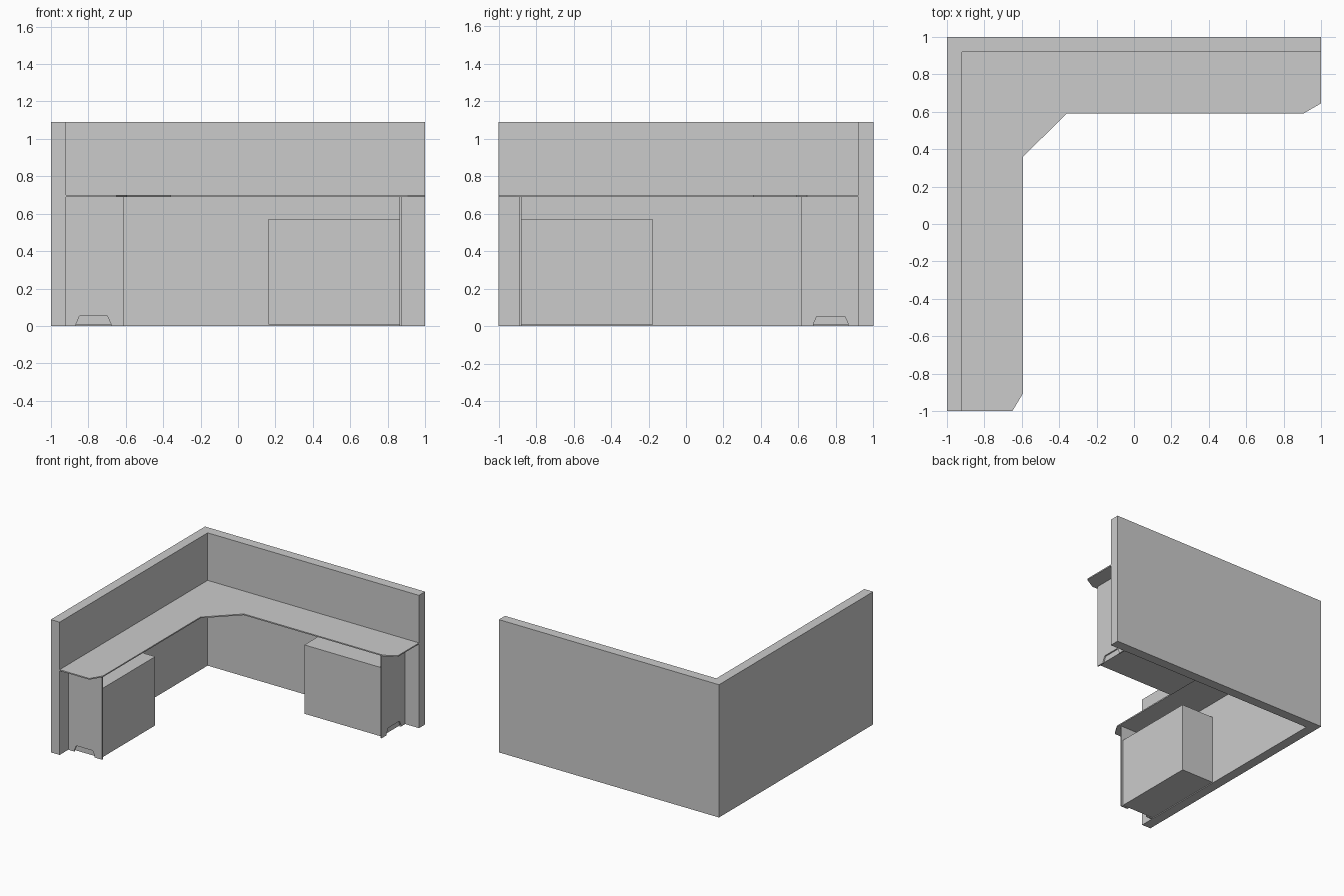
import bpy, bmesh
from mathutils import Vector

if "Cube" in bpy.data.objects:
    bpy.data.objects.remove(bpy.data.objects["Cube"])


def prism(name, outline, sweep):
    """Closed solid: a 3D outline swept along a vector."""
    bm = bmesh.new()
    face = bm.faces.new([bm.verts.new(p) for p in outline])
    ext = bmesh.ops.extrude_face_region(bm, geom=[face])
    verts = [g for g in ext["geom"] if isinstance(g, bmesh.types.BMVert)]
    bmesh.ops.translate(bm, verts=verts, vec=Vector(sweep))
    bmesh.ops.recalc_face_normals(bm, faces=bm.faces[:])
    mesh = bpy.data.meshes.new(name)
    bm.to_mesh(mesh)
    bm.free()
    obj = bpy.data.objects.new(name, mesh)
    bpy.context.collection.objects.link(obj)
    return obj


def flat(points, z):
    return [(x, y, z) for x, y in points]


WALL = 0.92    # inner face of both partitions
TOP_Z = 0.69   # underside of the worktop

# L-shaped partition wall
prism("partition_wall", flat([(-1, -1), (-WALL, -1), (-WALL, WALL), (1, WALL),
                              (1, 1), (-1, 1)], 0), (0, 0, 1.09))

# L-shaped worktop with clipped corners
prism("worktop", flat([(-WALL, -1), (-0.65, -1), (-0.593, -0.905), (-0.593, 0.36),
                       (-0.36, 0.59), (0.905, 0.59), (1, 0.645), (1, WALL),
                       (-WALL, WALL)], TOP_Z), (0, 0, 0.01))


# Arm frames: u = distance out from the wall, v = position along the arm
def left_arm(u, v, z):
    return Vector((-WALL + u, v, z))


def right_arm(u, v, z):
    return Vector((-v - 0.014, WALL - u, z))


# End panel profile with a foot cut-out along the floor
PANEL = [(0, 0), (0.055, 0), (0.055, 0.012), (0.072, 0.052), (0.222, 0.052),
         (0.24, 0.012), (0.24, 0), (0.307, 0), (0.307, TOP_Z), (0, TOP_Z)]
# Drawer cabinet footprint
CABINET = [(0, -0.877), (0.293, -0.877), (0.293, -0.178), (0, -0.178)]

for side, arm in (("left", left_arm), ("right", right_arm)):
    thick = arm(0, 0.011, 0) - arm(0, 0, 0)
    prism(side + "_end_panel", [arm(u, -0.888, z) for u, z in PANEL], thick)
    prism(side + "_cabinet", [arm(u, v, 0.007) for u, v in CABINET], (0, 0, 0.565))
